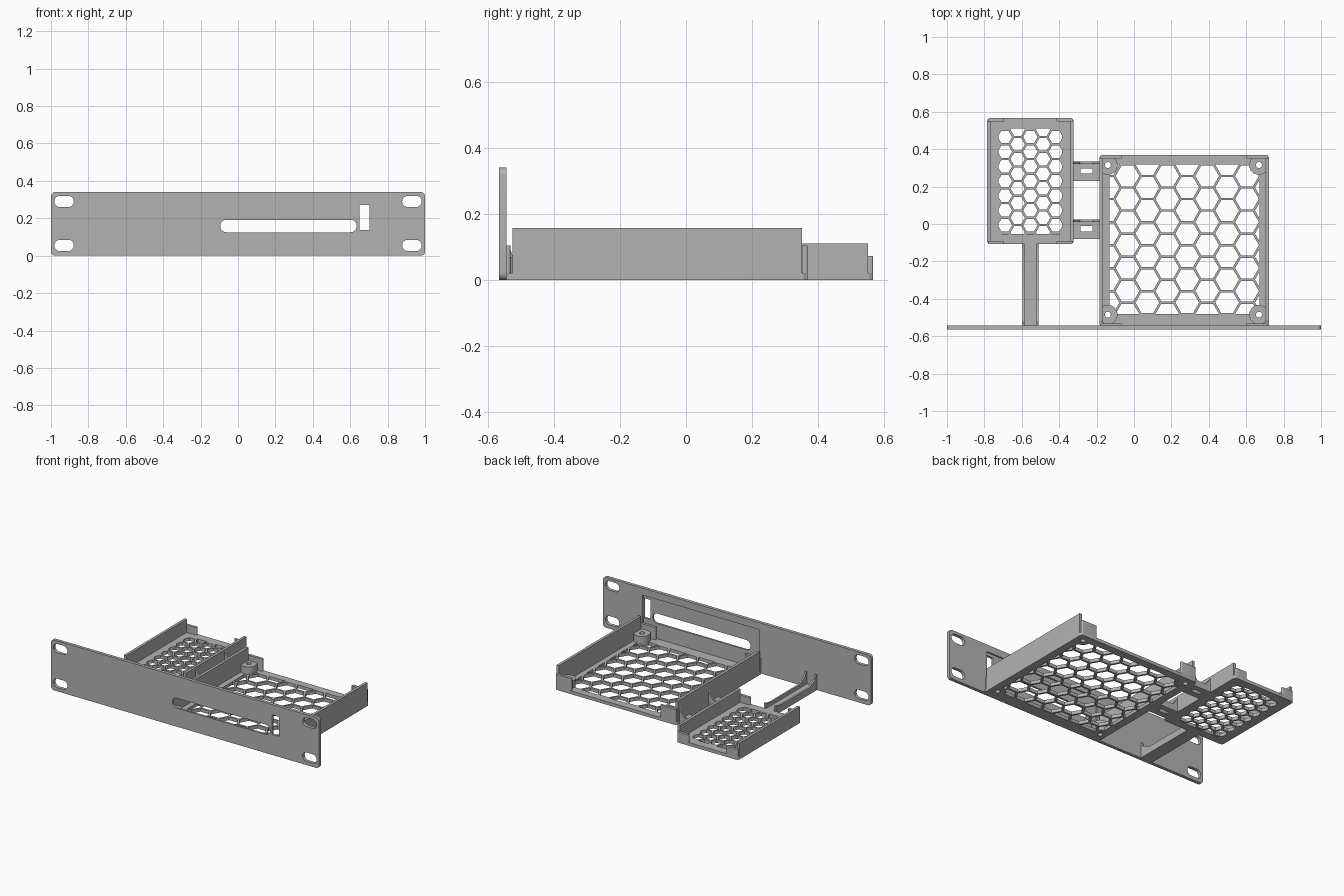
import bpy, bmesh, math
from mathutils import Vector

if "Cube" in bpy.data.objects:
    bpy.data.objects.remove(bpy.data.objects["Cube"], do_unlink=True)

grey = bpy.data.materials.new("grey_plastic")
grey.use_nodes = True
grey.diffuse_color = (0.45, 0.45, 0.45, 1)
grey.node_tree.nodes["Principled BSDF"].inputs["Base Color"].default_value = (0.45, 0.45, 0.45, 1)

FLOOR = 0.022
# Axis maps: outline (u, v) and depth w to model space
MAPS = {"z": lambda u, v, w: (u, v, w),
        "y": lambda u, v, w: (u, w, v),
        "x": lambda u, v, w: (w, u, v)}


def rect(u0, u1, v0, v1, r=0.0, steps=6):
    """Outline of a rectangle with optional rounded corners."""
    if r == 0:
        return [(u0, v0), (u1, v0), (u1, v1), (u0, v1)]
    pts = []
    centres = [(u1 - r, v1 - r), (u0 + r, v1 - r), (u0 + r, v0 + r), (u1 - r, v0 + r)]
    for q, (cu, cv) in enumerate(centres):
        for i in range(steps + 1):
            a = math.pi / 2 * (q + i / steps)
            pts.append((cu + r * math.cos(a), cv + r * math.sin(a)))
    return pts


def ring(cu, cv, r, sides, turn=0.0):
    return [(cu + r * math.cos(turn + math.tau * i / sides),
             cv + r * math.sin(turn + math.tau * i / sides)) for i in range(sides)]


def prism(name, outlines, w0, w1, axis="z"):
    """Extrude one or more separate outlines along an axis."""
    bm = bmesh.new()
    for pts in outlines:
        low = [bm.verts.new(MAPS[axis](u, v, w0)) for u, v in pts]
        high = [bm.verts.new(MAPS[axis](u, v, w1)) for u, v in pts]
        bm.faces.new(low[::-1])
        bm.faces.new(high)
        for i in range(len(pts)):
            j = (i + 1) % len(pts)
            bm.faces.new((low[i], low[j], high[j], high[i]))
    bmesh.ops.recalc_face_normals(bm, faces=bm.faces)
    me = bpy.data.meshes.new(name)
    bm.to_mesh(me)
    bm.free()
    me.materials.append(grey)
    ob = bpy.data.objects.new(name, me)
    bpy.context.collection.objects.link(ob)
    return ob


def cut(ob, outlines, w0, w1, axis="z"):
    cutter = prism("cutter", outlines, w0, w1, axis)
    cutter.hide_render = True
    mod = ob.modifiers.new("cut", "BOOLEAN")
    mod.operation = "DIFFERENCE"
    mod.solver = "EXACT"
    mod.object = cutter
    bpy.context.view_layer.objects.active = ob
    bpy.ops.object.modifier_apply(modifier=mod.name)
    bpy.data.objects.remove(cutter, do_unlink=True)


def hexes(x0, y0, cols, rows, pitch, wall):
    """Staggered columns of flat-topped hexagons."""
    r = (pitch - wall) / math.sqrt(3)
    step = pitch * math.sqrt(3) / 2
    return [ring(x0 + c * step, y0 - (k - (c % 2) / 2) * pitch, r, 6)
            for c in range(cols) for k in range(rows)]


def tray(name, outer, window, holes, wall_y, wall_h, tab_len, tab_h, screws=()):
    x0, x1, y0, y1 = outer
    wx0, wx1, wy0, wy1 = window
    t = 0.018
    screw_holes = [ring(x, y, 0.016, 20) for x, y in screws]
    # Floor border and honeycomb panel
    frame = prism(name + "_floor_border", [rect(*outer, 0.018)], 0, FLOOR)
    cut(frame, [rect(*window)], -0.1, 0.1)
    panel = prism(name + "_honeycomb", [rect(*window)], 0, FLOOR)
    cut(panel, holes, -0.1, 0.1)
    if screws:
        cut(frame, screw_holes, -0.1, 0.1)
        cut(panel, screw_holes, -0.1, 0.1)
    # Side walls
    for side, xa in (("right", x0), ("left", x1 - t)):
        prism(f"{name}_{side}_wall", [rect(xa, xa + t, *wall_y)], 0, wall_h)
    # Retaining tabs at the four corners
    for end, ya in (("front", y0), ("back", y1 - t)):
        for side, xa in (("right", x0 + 0.006), ("left", x1 - 0.006 - tab_len)):
            prism(f"{name}_{end}_{side}_tab", [rect(xa, xa + tab_len, ya, ya + t, 0.006)], 0.002, tab_h)
    # Screw posts, flattened where they meet the walls
    for i, (x, y) in enumerate(screws):
        pts = [(min(max(u, x0 + 0.01), x1 - 0.01), min(max(v, y0 + 0.01), y1 - 0.01))
               for u, v in ring(x, y, 0.052, 32)]
        post = prism(f"{name}_screw_post_{i + 1}", [pts], 0.001, 0.07)
        cut(post, screw_holes, -0.1, 0.2)


# Front panel with mounting slots, long slot, port window and rear recess
panel = prism("front_panel", [rect(-1, 1, 0, 0.34, 0.022)], -0.565, -0.543, "y")
slots = [rect(s * 0.93 - 0.052, s * 0.93 + 0.052, z - 0.03, z + 0.03, 0.0295)
         for s in (-1, 1) for z in (0.055, 0.29)]
slots += [rect(-0.095, 0.635, 0.125, 0.192, 0.033), rect(0.65, 0.702, 0.138, 0.27)]
cut(panel, slots, -0.7, -0.4, "y")
cut(panel, [rect(-0.165, 0.705, FLOOR, 0.292)], -0.552, -0.4, "y")

# Large tray
tray("large_tray", (-0.185, 0.722, -0.549, 0.368), (-0.13, 0.67, -0.48, 0.318),
     hexes(-0.1415, 0.318, 9, 9, 0.123, 0.013), (-0.525, 0.35), 0.157, 0.115, 0.105,
     [(x, y) for x in (-0.14, 0.668) for y in (-0.485, 0.315)])

# Small tray
tray("small_tray", (-0.785, -0.323, -0.108, 0.566), (-0.724, -0.384, -0.054, 0.51),
     hexes(-0.69, 0.465, 5, 9, 0.0785, 0.012), (-0.093, 0.551), 0.111, 0.085, 0.072)

# Bridges between the trays, each with a tie slot and a stiffening rib
for name, y in (("front", -0.08), ("back", 0.23)):
    bridge = prism(name + "_bridge", [rect(-0.33, -0.18, y, y + 0.105)], 0, FLOOR)
    cut(bridge, [rect(-0.285, -0.222, y + 0.04, y + 0.068)], -0.1, 0.1)
    rib = [(-0.325, 0.005), (-0.183, 0.005), (-0.183, 0.1), (-0.22, 0.045),
           (-0.288, 0.045), (-0.325, 0.1)]
    prism(name + "_bridge_rib", [rib], y + 0.09, y + 0.104, "y")

# Support arm from the panel to the small tray, with raised edges
prism("support_arm", [rect(-0.597, -0.51, -0.55, -0.1)], 0, FLOOR)
edge = [(-0.546, 0.005), (-0.105, 0.005), (-0.105, 0.06), (-0.15, 0.045),
        (-0.46, 0.045), (-0.525, 0.075), (-0.535, 0.105), (-0.546, 0.105)]
for side, x in (("right", -0.597), ("left", -0.522)):
    prism(f"support_arm_{side}_edge", [edge], x, x + 0.012, "x")

# Smooth only the rounded surfaces
for ob in bpy.context.scene.objects:
    ob.select_set(ob.type == "MESH")
bpy.ops.object.shade_smooth_by_angle(angle=math.radians(30))
